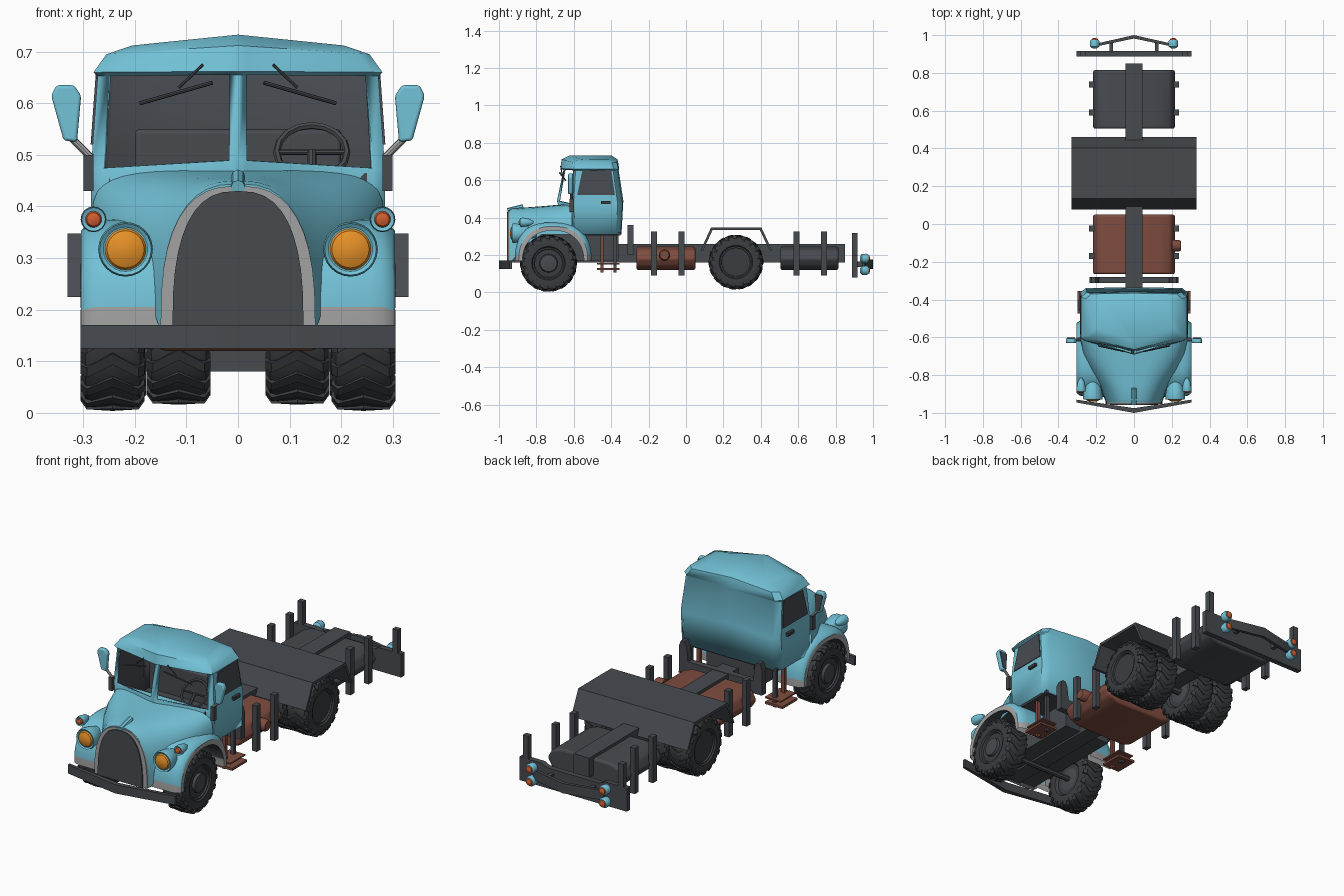
import bpy, bmesh, math
from mathutils import Vector

if "Cube" in bpy.data.objects:
    bpy.data.objects.remove(bpy.data.objects["Cube"])

def mat(name, r, g, b):
    m = bpy.data.materials.new(name)
    m.diffuse_color = (r, g, b, 1)
    m.use_nodes = True
    m.node_tree.nodes["Principled BSDF"].inputs["Base Color"].default_value = m.diffuse_color
    return m

BLUE = mat("sky_blue_paint", 0.17, 0.54, 0.68)
DARK = mat("dark_grey_metal", 0.062, 0.069, 0.078)
TYRE = mat("tyre_black", 0.042, 0.046, 0.05)
BROWN = mat("rust_brown", 0.21, 0.072, 0.05)
AMBER = mat("amber_glass", 0.78, 0.28, 0.02)
RED = mat("orange_red_glass", 0.62, 0.11, 0.03)
GREY = mat("light_grey_trim", 0.36, 0.36, 0.36)

def make(name, verts, faces, mats, mirror=False, fix=True, angle=35, bevel=0):
    me = bpy.data.meshes.new(name)
    me.from_pydata([tuple(v) for v in verts], [], faces)
    mats = mats if isinstance(mats, list) else [mats]
    for m in mats:
        me.materials.append(m)
    if fix:
        bm = bmesh.new()
        bm.from_mesh(me)
        bmesh.ops.recalc_face_normals(bm, faces=bm.faces)
        bm.to_mesh(me)
        bm.free()
    ob = bpy.data.objects.new(name, me)
    bpy.context.collection.objects.link(ob)
    bpy.ops.object.select_all(action='DESELECT')
    bpy.context.view_layer.objects.active = ob
    ob.select_set(True)
    bpy.ops.object.shade_smooth_by_angle(angle=math.radians(angle))
    if bevel:
        b = ob.modifiers.new("bevel", 'BEVEL')
        b.width, b.segments = bevel, 4
    if mirror:
        ob.modifiers.new("mirror", 'MIRROR').use_mirror_merge = False
    return ob

def place(axis, t, u, v):
    return {'x': (t, u, v), 'y': (u, t, v), 'z': (u, v, t)}[axis]

def prism(name, pts, axis, a, b, m, **kw):
    n = len(pts)
    verts = [place(axis, t, u, v) for t in (a, b) for u, v in pts]
    faces = [tuple(range(n)), tuple(range(n, 2 * n))]
    faces += [(i, (i + 1) % n, n + (i + 1) % n, n + i) for i in range(n)]
    return make(name, verts, faces, m, **kw)

def box(name, x0, x1, y0, y1, z0, z1, m, **kw):
    return prism(name, [(x0, y0), (x1, y0), (x1, y1), (x0, y1)], 'z', z0, z1, m, **kw)

def lathe(name, prof, axis, c, m, seg=24, **kw):
    # prof is (offset along axis, radius); c is the centre
    verts, faces = [], []
    for t, r in prof:
        for i in range(seg):
            a = 2 * math.pi * i / seg
            verts.append(Vector(c) + Vector(place(axis, t, r * math.cos(a), r * math.sin(a))))
    for k in range(len(prof) - 1):
        for i in range(seg):
            j = (i + 1) % seg
            faces.append((k * seg + i, k * seg + j, (k + 1) * seg + j, (k + 1) * seg + i))
    faces += [tuple(range(seg)), tuple(range((len(prof) - 1) * seg, len(prof) * seg))]
    return make(name, verts, faces, m, **kw)

def rod(name, p, q, r, m, seg=8, **kw):
    p, q = Vector(p), Vector(q)
    d = (q - p).normalized()
    u = d.orthogonal().normalized()
    w = d.cross(u)
    ring = [u * r * math.cos(2 * math.pi * i / seg) + w * r * math.sin(2 * math.pi * i / seg) for i in range(seg)]
    faces = [(i, (i + 1) % seg, seg + (i + 1) % seg, seg + i) for i in range(seg)]
    faces += [tuple(range(seg)), tuple(range(seg, 2 * seg))]
    return make(name, [p + e for e in ring] + [q + e for e in ring], faces, m, **kw)

def arch(w, z0, z1, n, seg=20):
    # superellipse arch, from +x base over the top to -x base
    out = []
    for i in range(seg + 1):
        a = math.pi * i / seg
        c, s = math.cos(a), max(math.sin(a), 0)
        out.append((math.copysign(abs(c) ** (2 / n), c) * w, z0 + (z1 - z0) * s ** (2 / n)))
    return out

# cab shell: stacked rings with a V-shaped front, windscreen left open
rings = [(.31, .31, -.64, -.60, .285, -.345), (.49, .473, -.69, -.612, .285, -.335),
         (.655, .653, -.655, -.60, .272, -.36), (.662, .66, -.672, -.615, .28, -.357),
         (.712, .695, -.665, -.60, .255, -.366), (.733, .712, -.62, -.56, .205, -.40)]
verts, faces = [], []
for zc, zs, yc, yf, x, yr in rings:
    f = lambda k: (x * k, yc + (yf - yc) * k, zc + (zs - zc) * k)
    half = [f(.06), f(.92), (x, yf + .01, zs), (x, yr - .03, zs), (x - .03, yr - .004, zs)]
    verts += [f(0)] + half + [(0, yr, zc)] + [(-a, b, c) for a, b, c in reversed(half)]
N = 12
for r in range(len(rings) - 1):
    for i in range(N):
        if not (r == 1 and i in (1, N - 2)):
            j = (i + 1) % N
            faces.append((r * N + i, r * N + j, (r + 1) * N + j, (r + 1) * N + i))
top = (len(rings) - 1) * N
faces += [tuple(range(top, top + 7)), tuple(range(top + 6, top + N)) + (top,)]
cab = make("cab_shell", verts, faces, [BLUE, DARK], fix=False, angle=40)
sol = cab.modifiers.new("thickness", 'SOLIDIFY')
sol.thickness, sol.material_offset = .012, 1
box("cab_floor", -.27, .27, -.62, -.35, .305, .32, DARK)

# hood: lofted arches widening from grille to cab
secs = [(-.945, .148, .17, .444, 2.6), (-.93, .154, .17, .45, 2.6), (-.85, .185, .26, .455, 2.6),
        (-.77, .23, .31, .461, 2.8), (-.69, .268, .31, .468, 3.5), (-.61, .285, .31, .474, 5)]
verts = [(x, s[0], z) for s in secs for x, z in arch(s[1], s[2], s[3], s[4])]
faces = [(r * 21 + i, r * 21 + i + 1, r * 21 + i + 22, r * 21 + i + 21) for r in range(5) for i in range(20)]
make("hood", verts, faces + [tuple(range(21))], BLUE, angle=50)
prism("grille_trim", arch(.15, .17, .44, 2.6), 'y', -.952, -.93, GREY)
prism("grille", arch(.127, .17, .43, 2.6), 'y', -.958, -.94, DARK)
rod("hood_ornament", (0, -.955, .437), (0, -.87, .458), .014, BLUE)

# front fenders: swept arch with a grey lip and grey lower front
cols = [(.14, 1, 2.6), (.255, 1, 2.6), (.282, .975, 2.6), (.298, .93, 2.5), (.304, .90, 2.4),
        (.304, .80, 2.2), (.16, .80, 2.2)]
verts = [(x, -.71 + u, .155 + v) for x, k, n in cols for u, v in arch(.205 * k, .012, .22 * k, n, 28)]
faces = [(r * 29 + i, r * 29 + i + 1, r * 29 + i + 30, r * 29 + i + 29) for r in range(6) for i in range(28)]
fender = make("front_fender", verts, faces, [BLUE, GREY, DARK], mirror=True)
for p in fender.data.polygons:
    if p.center.x > .303 or p.center.z < .2:
        p.material_index = 1
    elif max((fender.data.vertices[v].co - Vector((fender.data.vertices[v].co.x, -.71, .155))).length for v in p.vertices) < .19:
        p.material_index = 2

# doors: dark window plate and handle
win = [(-.555, .648), (-.40, .658), (-.38, .52), (-.582, .52)]
side = lambda z: .285 - (z - .473) * .072
verts = [(side(z) + d, y, z) for d in (-.003, .004) for y, z in win]
make("door_window", verts, [(0, 1, 2, 3), (4, 5, 6, 7)] + [(i, (i + 1) % 4, 4 + (i + 1) % 4, 4 + i) for i in range(4)], DARK, mirror=True)
box("door_handle", .283, .298, -.455, -.405, .472, .488, TYRE, mirror=True)

# mirrors
box("mirror_bracket", .28, .299, -.622, -.60, .43, .50, DARK, mirror=True)
rod("mirror_arm", (.285, -.612, .495), (.335, -.612, .545), .007, GREY, mirror=True)
prism("mirror_shell", [(.312, .525), (.338, .528), (.362, .615), (.352, .635), (.318, .635), (.304, .615)],
      'y', -.63, -.605, BLUE, mirror=True, bevel=.006)
prism("mirror_glass", [(.315, .533), (.335, .535), (.355, .62), (.312, .62)], 'y', -.606, -.602, DARK, mirror=True)

# wipers
for s in (-1, 1):
    rod("wiper_arm", (s * .068, -.67, .675), (s * .115, -.662, .63), .003, DARK)
    rod("wiper_blade", (s * .05, -.675, .64), (s * .19, -.645, .60), .004, DARK)

# cab interior: seat, dashboard, steering wheel
box("seat", -.2, .2, -.44, -.39, .32, .55, DARK, bevel=.01)
box("seat_cushion", -.2, .2, -.53, -.40, .32, .40, DARK)
box("dashboard", -.25, .25, -.62, -.59, .36, .465, DARK)
bpy.ops.mesh.primitive_torus_add(location=(.143, -.555, .505), rotation=(math.radians(50), 0, 0),
                                 major_radius=.068, minor_radius=.007, major_segments=16, minor_segments=6)
wheel = bpy.context.object
wheel.name = "steering_wheel"
wheel.data.materials.append(DARK)
rod("steering_column", (.143, -.61, .45), (.143, -.555, .505), .009, DARK)
rod("steering_spoke", (.077, -.555, .505), (.209, -.555, .505), .005, DARK)

# headlights and indicators
lathe("headlight_pod", [(-.925, .043), (-.93, .05), (-.915, .053), (-.87, .045), (-.80, .02)], 'y', (.218, 0, .317), BLUE, mirror=True)
lathe("headlight_lens", [(-.92, .043), (-.932, .036), (-.939, .02), (-.941, .004)], 'y', (.218, 0, .317), AMBER, mirror=True)
lathe("indicator_pod", [(-.885, .018), (-.888, .023), (-.87, .025), (-.835, .018), (-.815, .006)], 'y', (.28, 0, .375), BLUE, seg=16, mirror=True)
lathe("indicator_lens", [(-.88, .018), (-.892, .013), (-.896, .003)], 'y', (.28, 0, .375), RED, seg=16, mirror=True)

# wheels: tyre, hub and chevron tread blocks
def road_wheel(name, x, y, R, hub):
    c = (x, y, R + .003 if R > .15 else R + .015)
    lathe(name + "_tyre", [(-.045, .08), (-.058, .09), (-.06, .115), (-.053, R - .014), (-.04, R - .007), (.04, R - .007),
          (.053, R - .014), (.06, .115), (.058, .09), (.045, .08)], 'x', c, TYRE, seg=32, mirror=True)
    lathe(name + "_hub", [(-.05, .03), (-.04, .084), (.05, .086), (.052, .078)] + hub, 'x', c, DARK, mirror=True)
    verts, faces = [], []
    for i in range(18):
        for s in (-1, 1):
            b, a = len(verts), 2 * math.pi * i / 18
            for t, ang, hi in ((0, 0, R), (s * .05, .2, R - .003), (s * .062, .23, R - .02)):
                for r in (R - .03, hi):
                    for d in (-.075, .075):
                        verts.append((c[0] + t, c[1] + r * math.cos(a + ang + d), c[2] + r * math.sin(a + ang + d)))
            for k in (b, b + 4):
                faces += [(k, k + 1, k + 5, k + 4), (k + 2, k + 3, k + 7, k + 6), (k, k + 2, k + 6, k + 4), (k + 1, k + 3, k + 7, k + 5)]
            faces += [(b, b + 1, b + 3, b + 2), (b + 8, b + 9, b + 11, b + 10)]
    make(name + "_tread", verts, faces, TYRE, mirror=True, angle=20)

road_wheel("front_wheel", .243, -.735, .153, [(.035, .07), (.035, .052), (.058, .045), (.062, .022), (.062, .005)])
road_wheel("rear_inner_wheel", .115, .267, .147, [(.03, .06), (.03, .005)])
road_wheel("rear_outer_wheel", .24, .267, .147, [(.0, .062), (-.005, .04), (.02, .028), (.022, .005)])
rod("front_axle", (-.22, -.735, .155), (.22, -.735, .155), .014, DARK)
rod("rear_axle", (-.24, .267, .162), (.24, .267, .162), .02, DARK)

# chassis, bumper and engine tray
box("chassis_beam", -.045, .045, -.93, .85, .16, .26, DARK)
box("engine_tray", -.135, .135, -.935, -.36, .17, .32, DARK)
prism("front_bumper", [(-.305, -.945), (0, -1), (.305, -.945), (.305, -.93), (0, -.975), (-.305, -.93)], 'z', .125, .17, DARK)

# tanks with strap posts
for name, y0, y1, posts, m in (("fuel_tank", -.265, .05, (-.17, -.025), BROWN), ("rear_tank", .505, .815, (.59, .738), DARK)):
    prism(name, [(s * x, z) for s, x, z in ((1, .14, .12), (1, .195, .14), (1, .22, .18), (1, .195, .225), (1, .14, .245),
          (-1, .14, .245), (-1, .195, .225), (-1, .22, .18), (-1, .195, .14), (-1, .14, .12))], 'y', y0, y1, m, bevel=.012, angle=50)
    for y in posts:
        box(name + "_post", .21, .237, y - .016, y + .016, .09, .325, DARK, mirror=True)
lathe("fuel_cap", [(.20, .03), (.24, .03), (.25, .024)], 'x', (0, -.115, .2), BROWN, seg=16)

# headboard behind the cab
hb = [(.235, .2), (.235, .335), (.225, .36), (.205, .36), (.193, .335), (.185, .262)]
prism("cab_headboard", hb + [(-x, z) for x, z in reversed(hb)], 'y', -.312, -.28, DARK)

# side steps
box("step_tread", .2, .3, -.475, -.355, .12, .132, BROWN, mirror=True)
box("step_top", .2, .29, -.475, -.355, .15, .157, BROWN, mirror=True)
for y in (-.45, -.38):
    box("step_hanger", .23, .25, y - .008, y + .008, .108, .31, BROWN if y < -.4 else DARK, mirror=True)

# rear mudguard: thin folded sheet
out = [(.078, .225), (.134, .348), (.403, .348), (.46, .225)]
inn = [(.446, .225), (.395, .334), (.142, .334), (.092, .225)]
prism("rear_mudguard", out + inn, 'x', -.33, .33, DARK)

# rear bumper with posts, chevron bar and lamps
prism("rear_bumper", [(-.305, .08), (.305, .08), (.305, .2), (.18, .2), (.15, .185), (-.15, .185), (-.18, .2), (-.305, .2)],
      'y', .888, .916, DARK)
box("rear_post", .255, .285, .888, .916, .09, .317, DARK, mirror=True)
prism("rear_chevron_bar", [(-.2, .955), (0, 1), (.2, .955), (.2, .94), (0, .982), (-.2, .94)], 'z', .125, .175, DARK)
box("chevron_strut", .11, .13, .91, .965, .135, .165, DARK, mirror=True)
for z in (.118, .182):
    lathe("tail_lamp_pod", [(.93, .012), (.94, .024), (.965, .026), (.975, .02)], 'y', (.208, 0, z), BLUE, seg=14, mirror=True)
    lathe("tail_lamp_lens", [(.965, .02), (.98, .016), (.985, .004)], 'y', (.208, 0, z), RED, seg=14, mirror=True)
